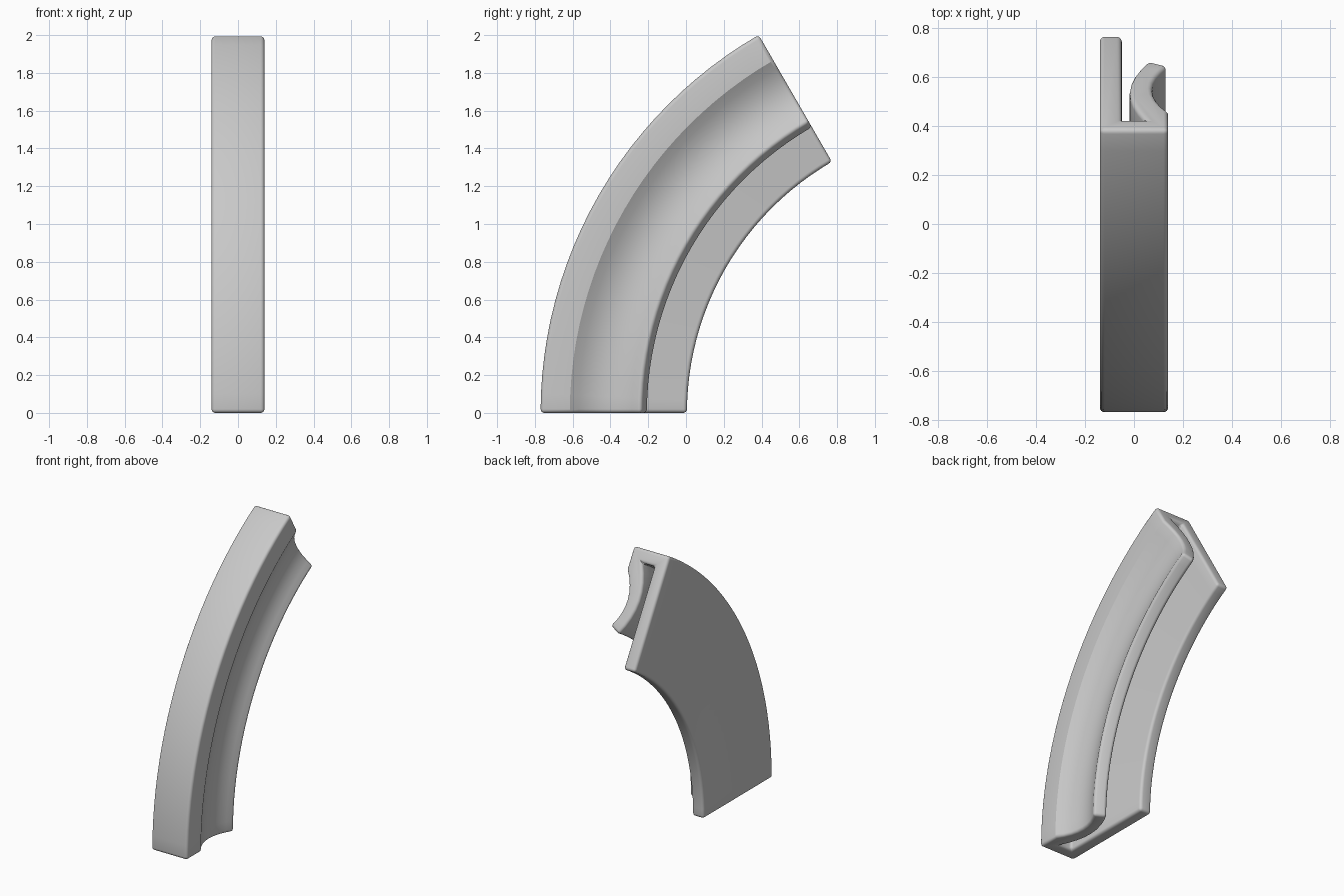
import bpy, bmesh
from math import cos, sin, radians

cube = bpy.data.objects.get("Cube")
if cube:
    bpy.data.objects.remove(cube, do_unlink=True)

OUTER_RADIUS = 2.31
CENTRE_Y = 1.54
BEND = radians(60)
STEPS = 24


def bowed(start, end, depth, count=8):
    """Points from start to end, bowed towards -x by depth."""
    points = []
    for i in range(count + 1):
        t = i / count
        x = start[0] + (end[0] - start[0]) * t - 4 * depth * t * (1 - t)
        u = start[1] + (end[1] - start[1]) * t
        points.append((x, u))
    return points


# Cross-section: x across, u inwards from the outer rim
profile = [(-0.14, 0), (0.14, 0)]
profile += bowed((0.14, 0.155), (0.137, 0.53), 0.064)          # hollow face of the lip
profile += bowed((0.045, 0.088), (0.06, 0.57), 0.07)[::-1]     # back of the lip
profile += [(-0.05, 0.088), (-0.05, 0.775), (-0.14, 0.775)]    # slot and back plate

# Sweep the section around the bend
bm = bmesh.new()
rings = []
for step in range(STEPS + 1):
    angle = BEND * step / STEPS
    rings.append([
        bm.verts.new((x, CENTRE_Y - (OUTER_RADIUS - u) * cos(angle),
                      (OUTER_RADIUS - u) * sin(angle)))
        for x, u in profile
    ])
n = len(profile)
for low, high in zip(rings, rings[1:]):
    for i in range(n):
        j = (i + 1) % n
        bm.faces.new((low[i], low[j], high[j], high[i]))
bm.faces.new(rings[0])
bm.faces.new(rings[-1][::-1])
bmesh.ops.recalc_face_normals(bm, faces=bm.faces)

mesh = bpy.data.meshes.new("curved_channel")
bm.to_mesh(mesh)
bm.free()
channel = bpy.data.objects.new("curved_channel", mesh)
bpy.context.collection.objects.link(channel)

# Plain grey material
grey = bpy.data.materials.new("light_grey")
colour = (0.58, 0.58, 0.58, 1)
grey.use_nodes = True
grey.diffuse_color = colour
grey.node_tree.nodes["Principled BSDF"].inputs["Base Color"].default_value = colour
mesh.materials.append(grey)

# Rounded edges
bevel = channel.modifiers.new("rounded_edges", "BEVEL")
bevel.width = 0.02
bevel.segments = 4
bevel.limit_method = "ANGLE"
bevel.angle_limit = radians(42)
bevel.use_clamp_overlap = False

bpy.ops.object.select_all(action="DESELECT")
channel.select_set(True)
bpy.context.view_layer.objects.active = channel
bpy.ops.object.modifier_apply(modifier=bevel.name)
bpy.ops.object.shade_smooth_by_angle(angle=radians(28))
